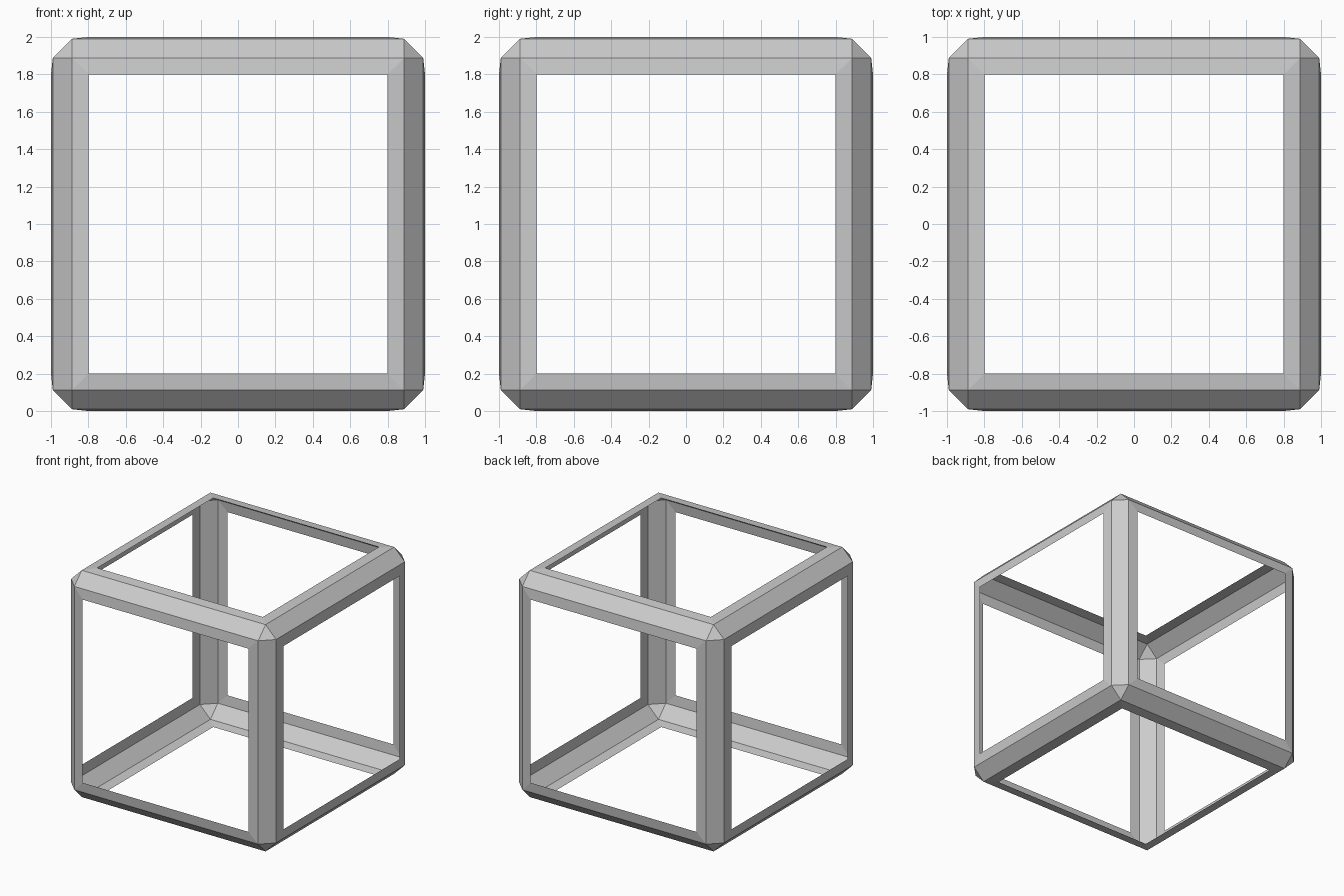
import bpy, bmesh
from mathutils import Matrix

if "Cube" in bpy.data.objects:
    bpy.data.objects.remove(bpy.data.objects["Cube"])

HALF = 0.99      # half size at the chamfer edges
CHAMFER = 0.102  # chamfer width along each axis
FLANGE = 0.088   # width of the rim around each opening
LIFT = 0.01      # slight outward rise of the rim

bm = bmesh.new()
# chamfered box with triangular corners
bmesh.ops.create_cube(bm, size=2 * HALF, matrix=Matrix.Translation((0, 0, 1)))
bmesh.ops.bevel(bm, geom=bm.edges[:], offset=CHAMFER, offset_type='OFFSET',
                segments=1, profile=0.5, affect='EDGES')
bm.normal_update()

# rim around each of the six sides, then open the middle
sides = [f for f in bm.faces if f.calc_area() > 1]
bmesh.ops.inset_individual(bm, faces=sides, thickness=FLANGE, depth=LIFT,
                           use_even_offset=True)
sides = [f for f in bm.faces if f.calc_area() > 1]
bmesh.ops.delete(bm, geom=sides, context='FACES')

mesh = bpy.data.meshes.new("cube_frame")
bm.to_mesh(mesh)
bm.free()
frame = bpy.data.objects.new("cube_frame", mesh)
bpy.context.collection.objects.link(frame)
